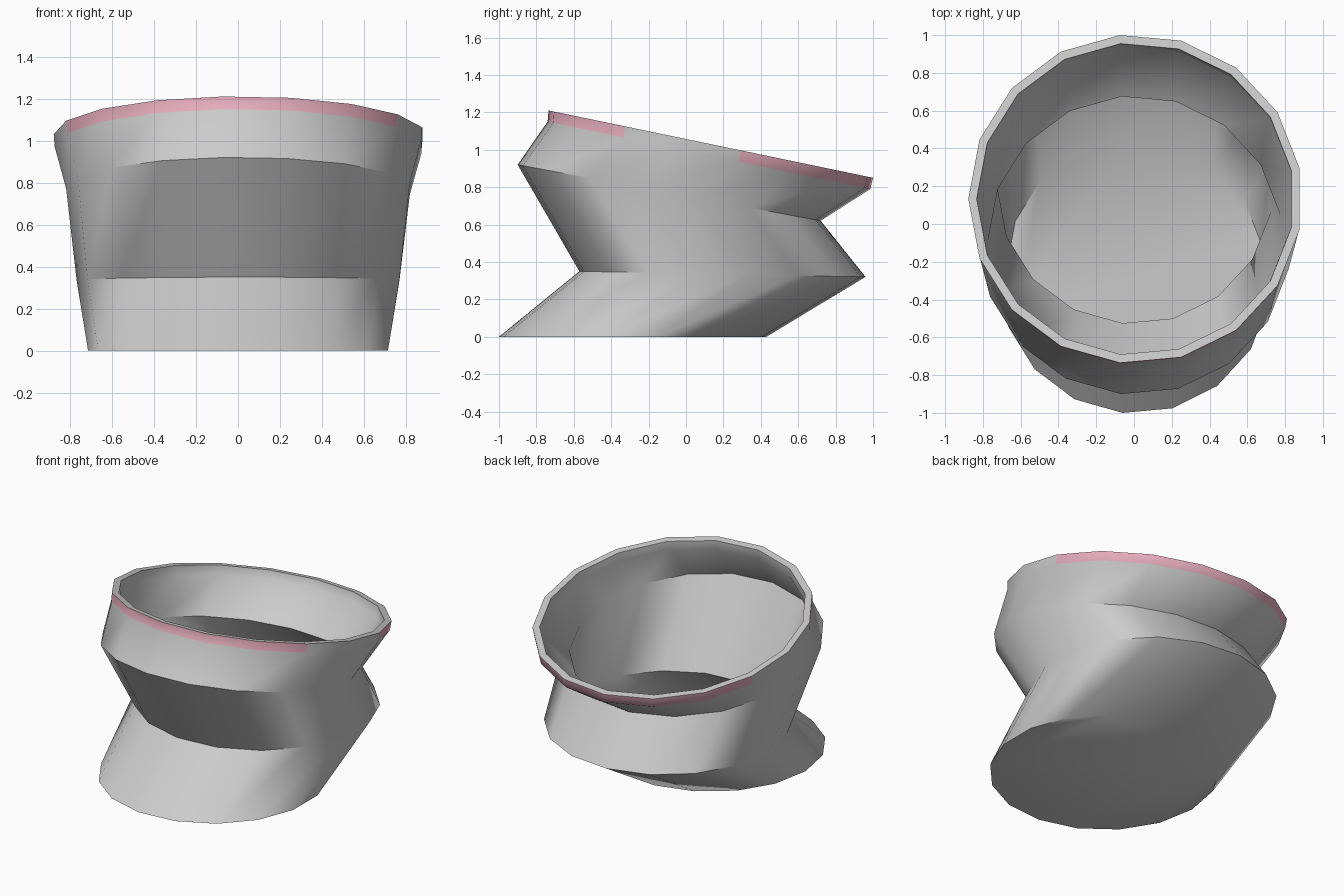
import bpy, bmesh, math

if "Cube" in bpy.data.objects:
    bpy.data.objects.remove(bpy.data.objects["Cube"])

SIDES = 17
WALL = 0.045


def ring(bm, front, back, half_x, inset=0.0):
    """Tilted oval ring given its front and back (y, z) points and half width."""
    (y0, z0), (y1, z1) = front, back
    yc, zc = (y0 + y1) / 2, (z0 + z1) / 2
    ry = (y1 - y0) / 2 - inset
    slope = (z1 - z0) / (y1 - y0)
    peak = math.cos(math.pi / SIDES / 2)
    verts = []
    for k in range(SIDES):
        a = math.pi + 2 * math.pi * k / SIDES
        y = yc + ry * math.sin(a) / peak
        x = (half_x - inset) * (math.cos(a) + 0.0085)
        verts.append(bm.verts.new((x, y, zc + (y - yc) * slope)))
    return verts


# Zigzag cross-section: front point, back point, half width
PROFILE = [
    ((-1.00, 0.00), (0.43, 0.00), 0.72),
    ((-0.57, 0.35), (0.96, 0.32), 0.775),
    ((-0.90, 0.92), (0.72, 0.62), 0.825),
    ((-0.74, 1.15), (0.985, 0.79), 0.88),
    ((-0.735, 1.21), (1.00, 0.85), 0.885),
]
FLOOR = ((-0.95, 0.04), (0.49, 0.04), 0.725)

bm = bmesh.new()
outer = [ring(bm, *p) for p in PROFILE]
inner = [ring(bm, *p, inset=WALL) for p in reversed(PROFILE[1:])]
inner.append(ring(bm, *FLOOR, inset=WALL))
rings = outer + inner

# Walls, with the rim band coloured except on the two sides
for i, (a, b) in enumerate(zip(rings, rings[1:])):
    for k in range(SIDES):
        n = (k + 1) % SIDES
        f = bm.faces.new((a[k], a[n], b[n], b[k]))
        if i == 3 and k not in (0, SIDES - 1, 7, 8):
            f.material_index = 1

# Underside and inside floor
bm.faces.new(list(reversed(rings[0])))
bm.faces.new(rings[-1])
bmesh.ops.recalc_face_normals(bm, faces=bm.faces)

mesh = bpy.data.meshes.new("cup")
bm.to_mesh(mesh)
bm.free()
cup = bpy.data.objects.new("cup", mesh)
bpy.context.collection.objects.link(cup)

# Materials: grey body, pink rim band
for name, col in (("body_grey", (0.8, 0.8, 0.8, 1)), ("rim_pink", (0.8, 0.42, 0.52, 1))):
    m = bpy.data.materials.new(name)
    m.diffuse_color = col
    m.use_nodes = True
    m.node_tree.nodes["Principled BSDF"].inputs["Base Color"].default_value = m.diffuse_color
    mesh.materials.append(m)

bpy.context.view_layer.objects.active = cup
cup.select_set(True)
bpy.ops.object.shade_smooth_by_angle(angle=math.radians(45))
